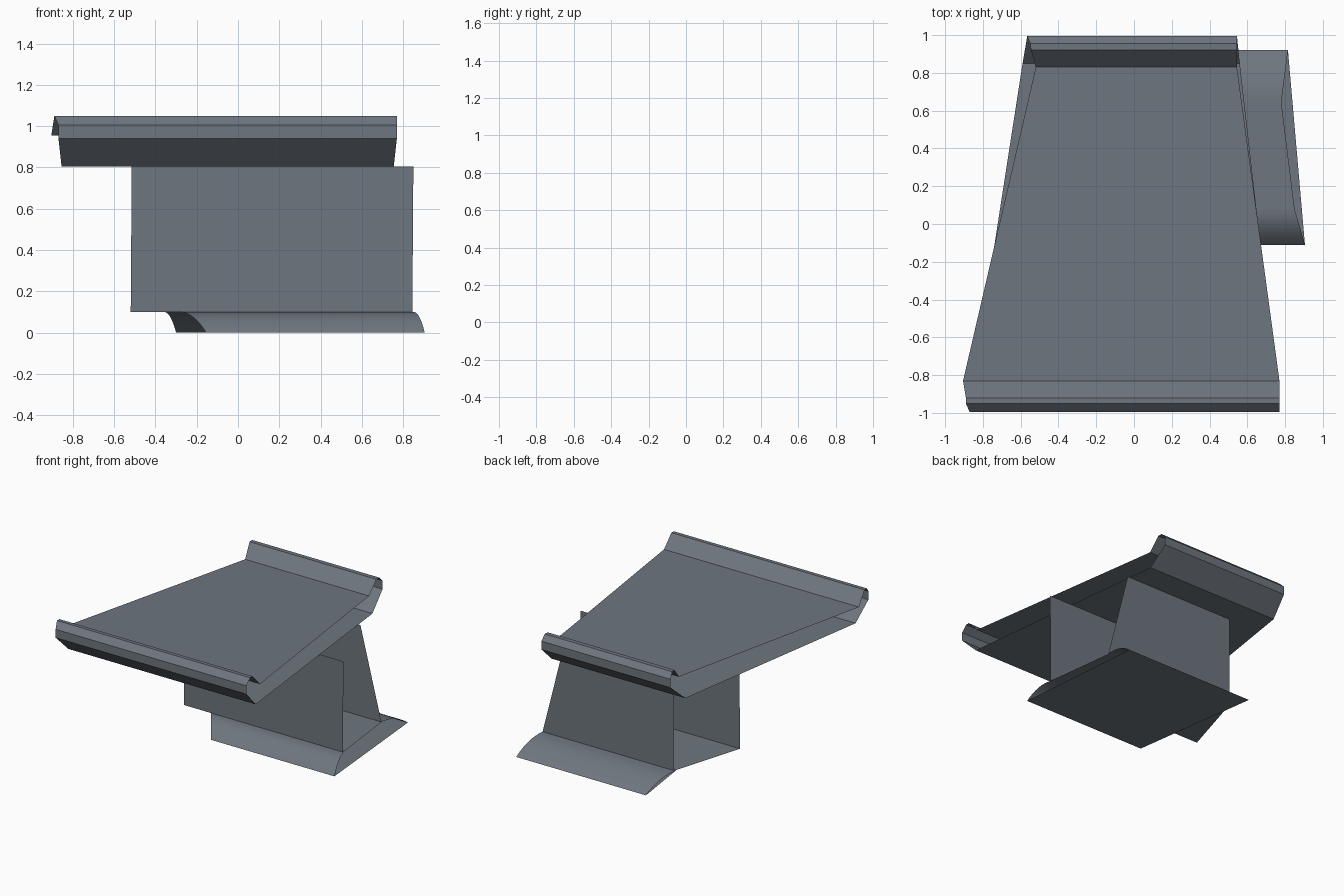
import bpy
import math

cube = bpy.data.objects.get("Cube")
if cube:
    bpy.data.objects.remove(cube, do_unlink=True)

# Single slate grey finish
COLOR = (0.155, 0.18, 0.21, 1.0)
slate = bpy.data.materials.new("slate_grey")
slate.use_nodes = True
slate.diffuse_color = COLOR
bsdf = slate.node_tree.nodes["Principled BSDF"]
bsdf.inputs["Base Color"].default_value = COLOR
bsdf.inputs["Roughness"].default_value = 0.8


def sheet(name, rows, closed=False, smooth=False):
    """Skin a sheet across rows of (y, z, left x, right x)."""
    verts = []
    for y, z, x0, x1 in rows:
        verts += [(x0, y, z), (x1, y, z)]
    n = len(rows)
    faces = []
    for i in range(n if closed else n - 1):
        j = (i + 1) % n
        faces.append((2 * i, 2 * i + 1, 2 * j + 1, 2 * j))
    mesh = bpy.data.meshes.new(name)
    mesh.from_pydata(verts, [], faces)
    mesh.materials.append(slate)
    obj = bpy.data.objects.new(name, mesh)
    bpy.context.collection.objects.link(obj)
    if smooth:
        bpy.ops.object.select_all(action="DESELECT")
        obj.select_set(True)
        bpy.context.view_layer.objects.active = obj
        bpy.ops.object.shade_smooth_by_angle(angle=math.radians(40))
    return obj


def flare(top, foot, steps=8):
    """Rows of a convex skirt curving from the deck edge to the ground."""
    rows = []
    for i in range(steps + 1):
        t = i / steps
        y, x0, x1 = (a + (b - a) * t for a, b in zip(top, foot))
        rows.append((y, 0.1 * (1 - t ** 2.2), x0, x1))
    return rows


# Tapered hollow top with upturned rims, open at both sides
sheet("table_top", [
    (-0.86, 0.805, -0.855, 0.755),
    (-0.995, 0.94, -0.87, 0.77),
    (-0.995, 1.005, -0.87, 0.77),
    (-0.95, 1.05, -0.89, 0.77),
    (-0.92, 1.05, -0.89, 0.77),
    (-0.83, 0.955, -0.905, 0.77),
    (0.83, 0.945, -0.52, 0.545),
    (0.92, 1.04, -0.545, 0.545),
    (0.955, 1.04, -0.55, 0.545),
    (0.995, 1.0, -0.565, 0.545),
    (0.995, 0.935, -0.565, 0.545),
    (0.85, 0.805, -0.59, 0.56),
], closed=True)

# Two upright pedestal walls
sheet("front_wall", [(0.08, 0.1, -0.52, 0.845), (0.08, 0.805, -0.515, 0.85)])
sheet("back_wall", [(0.645, 0.805, -0.35, 0.6), (0.645, 0.1, -0.35, 0.78)])

# Base: deck, curved skirts and underside
sheet("base_deck", [(0.08, 0.1, -0.52, 0.85), (0.645, 0.1, -0.35, 0.78)])
front = flare((0.08, -0.29, 0.85), (-0.11, -0.155, 0.905))
back = flare((0.645, -0.36, 0.78), (0.92, -0.3, 0.815))
sheet("front_skirt", front[::-1], smooth=True)
sheet("back_skirt", back, smooth=True)
sheet("base_underside", [back[-1], front[-1]])
